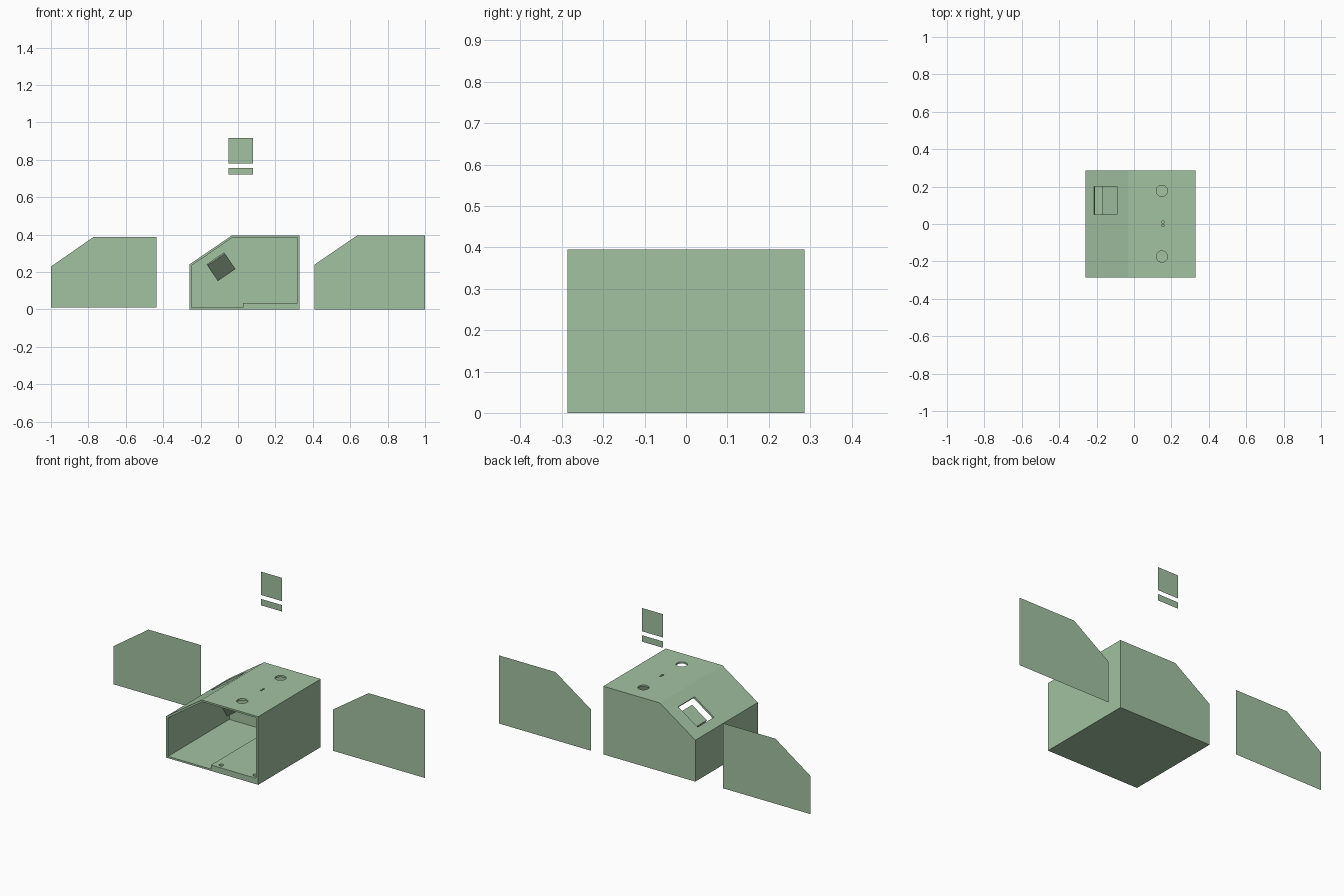
import bpy, bmesh

if "Cube" in bpy.data.objects:
    bpy.data.objects.remove(bpy.data.objects["Cube"])

Y = 0.286                      # half depth of the housing
X0, X1, TOP, WALL = -0.26, 0.33, 0.395, 0.01
SLOPE_A, SLOPE_B = (X0, 0.24), (-0.033, TOP)


def material(name, rgb):
    mat = bpy.data.materials.new(name)
    mat.diffuse_color = (*rgb, 1)
    mat.use_nodes = True
    mat.node_tree.nodes["Principled BSDF"].inputs["Base Color"].default_value = mat.diffuse_color
    return mat


GREEN = material("green", (0.36, 0.54, 0.36))
DARK = material("dark_green", (0.09, 0.125, 0.085))


def make(name, bm):
    bmesh.ops.recalc_face_normals(bm, faces=bm.faces)
    me = bpy.data.meshes.new(name)
    bm.to_mesh(me)
    bm.free()
    me.materials.append(GREEN)
    ob = bpy.data.objects.new(name, me)
    bpy.context.collection.objects.link(ob)
    return ob


def prism(name, pts, y0, y1=None):
    """Profile in x/z, extruded along y; a flat sheet when y1 is missing."""
    bm = bmesh.new()
    face = bm.faces.new([bm.verts.new((x, y0, z)) for x, z in pts])
    if y1 is not None:
        ext = bmesh.ops.extrude_face_region(bm, geom=[face])
        verts = [v for v in ext["geom"] if isinstance(v, bmesh.types.BMVert)]
        bmesh.ops.translate(bm, verts=verts, vec=(0, y1 - y0, 0))
    return make(name, bm)


def cylinder(name, x, y, z0, z1, r):
    bm = bmesh.new()
    bmesh.ops.create_cone(bm, cap_ends=True, segments=32, radius1=r, radius2=r, depth=z1 - z0)
    bmesh.ops.translate(bm, verts=bm.verts, vec=(x, y, (z0 + z1) / 2))
    return make(name, bm)


def cut(target, cutter):
    mod = target.modifiers.new("cut", "BOOLEAN")
    mod.operation, mod.solver, mod.object = "DIFFERENCE", "EXACT", cutter
    bpy.context.view_layer.objects.active = target
    bpy.ops.object.modifier_apply(modifier=mod.name)
    bpy.data.objects.remove(cutter)


def on_slope(s0, s1, d0, d1):
    """Rectangle measured along the slope (s) and inward from it (d)."""
    dx, dz = SLOPE_B[0] - SLOPE_A[0], SLOPE_B[1] - SLOPE_A[1]
    n = (dx * dx + dz * dz) ** 0.5
    dx, dz = dx / n, dz / n
    return [(SLOPE_A[0] + s * dx + d * dz, SLOPE_A[1] + s * dz - d * dx)
            for s, d in ((s0, d0), (s1, d0), (s1, d1), (s0, d1))]


# Housing with a hollow interior, open to the front, with a raised floor step
outer = [(X0, 0), (X1, 0), (X1, TOP), SLOPE_B, SLOPE_A]
inner = [(-0.249, 0.01), (0.027, 0.01), (0.027, 0.034), (0.317, 0.034),
         (0.317, 0.385), (-0.028, 0.385), (-0.249, 0.233)]
housing = prism("housing", outer, -Y, Y)
cut(housing, prism("interior_cutter", inner, -Y - 0.05, Y - WALL))

# Square window in the slope
cut(housing, prism("window_cutter", on_slope(0.055, 0.206, -0.02, 0.03), 0.05, 0.2))

# Round holes in the top
for x, y, r in ((0.149, 0.177, 0.03), (0.149, -0.174, 0.03),
                (0.155, 0.011, 0.006), (0.155, -0.008, 0.006)):
    cut(housing, cylinder("top_hole_cutter", x, y, 0.35, 0.42, r))

# Blind screw holes in the raised floor
for x in (0.072, 0.288):
    for y in (-0.255, 0.25):
        cut(housing, cylinder("screw_hole_cutter", x, y, 0.012, 0.05, 0.012))

# Block and cover plate held below the window; the block has a dark front end
block = prism("window_block", on_slope(0.076, 0.19, 0.059, 0.159), 0.05, 0.2)
block.data.materials.append(DARK)
for face in block.data.polygons:
    if face.normal.y < -0.9:
        face.material_index = 1
prism("window_cover", on_slope(0.076, 0.19, 0.051, 0.058), 0.05, 0.2)

# Flat cut-out sheets laid out beside and above the housing
prism("inner_panel", [(-1, 0.009), (-0.436, 0.009), (-0.436, 0.386),
                      (-0.774, 0.386), (-1, 0.229)], Y)
prism("outer_panel", [(x + 1 - X1, z) for x, z in outer], Y)
for name, z0, z1 in (("square_sheet", 0.78, 0.915), ("strip_sheet", 0.72, 0.757)):
    prism(name, [(-0.052, z0), (0.081, z0), (0.081, z1), (-0.052, z1)], Y)
